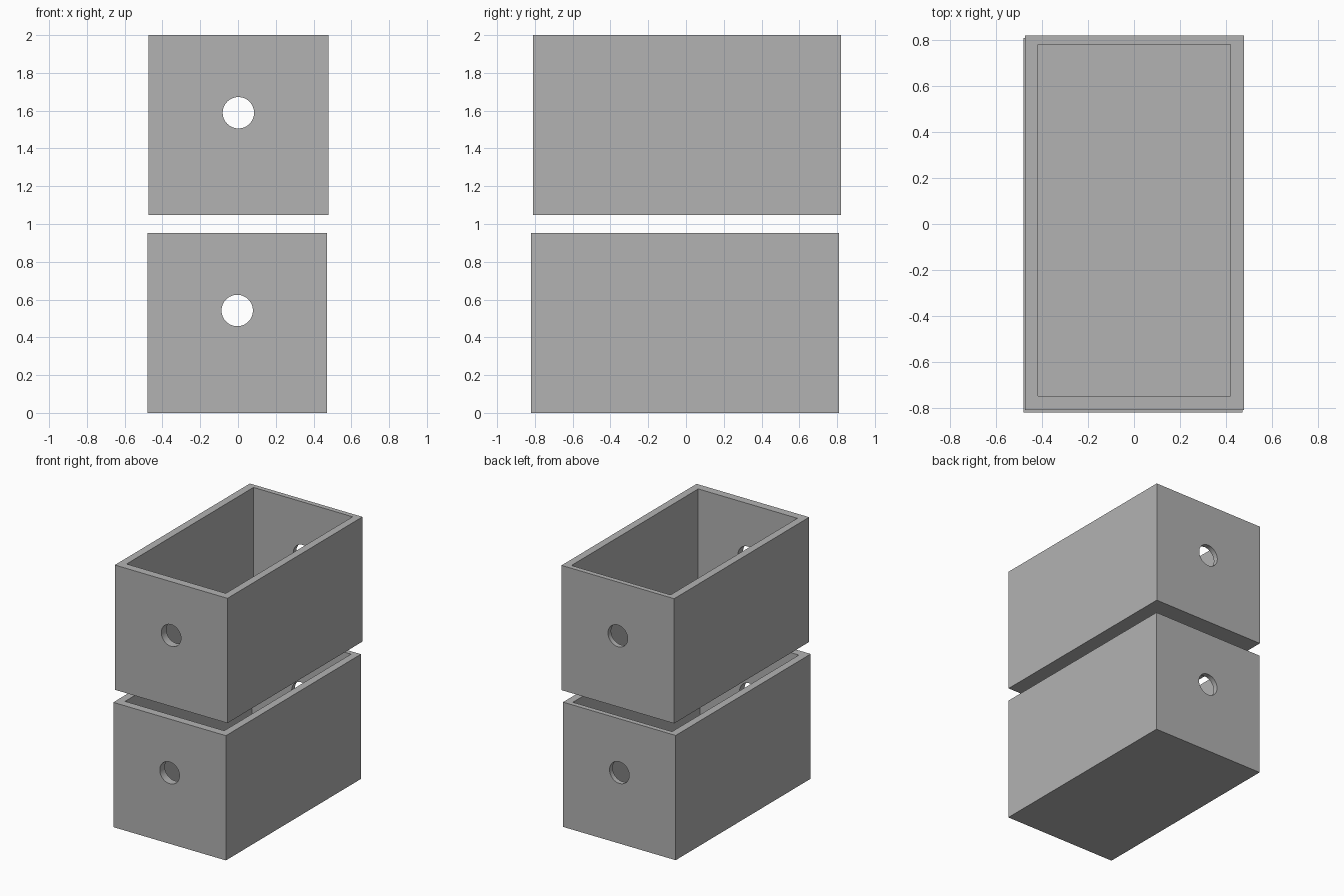
import bpy
import math

cube = bpy.data.objects.get("Cube")
if cube:
    bpy.data.objects.remove(cube, do_unlink=True)

# Outer size of one box, wall thicknesses and hole
WIDTH, LENGTH, HEIGHT = 0.952, 1.63, 0.953
SIDE, FRONT, BACK, FLOOR = 0.057, 0.061, 0.038, 0.06
HOLE_Z, HOLE_RADIUS = 0.542, 0.083

grey = bpy.data.materials.new("plain grey")
grey.use_nodes = True
colour = (0.448, 0.448, 0.448, 1)
grey.diffuse_color = colour
grey.node_tree.nodes["Principled BSDF"].inputs["Base Color"].default_value = colour


def block(name, low, high):
    """Box between two opposite corners."""
    centre = [(a + b) / 2 for a, b in zip(low, high)]
    bpy.ops.mesh.primitive_cube_add(size=1, location=centre)
    obj = bpy.context.object
    obj.name = name
    obj.scale = [b - a for a, b in zip(low, high)]
    bpy.ops.object.transform_apply(location=False, rotation=False, scale=True)
    return obj


def cut(target, cutter):
    """Subtract the cutter and remove it."""
    cutter.hide_render = True
    mod = target.modifiers.new("cut", 'BOOLEAN')
    mod.operation = 'DIFFERENCE'
    mod.solver = 'EXACT'
    mod.object = cutter
    bpy.context.view_layer.objects.active = target
    bpy.ops.object.modifier_apply(modifier=mod.name)
    bpy.data.objects.remove(cutter, do_unlink=True)


def open_box(name, x, y, z):
    """Open-topped box with a round hole through both end walls."""
    left, right = x - WIDTH / 2, x + WIDTH / 2
    front, back = y - LENGTH / 2, y + LENGTH / 2
    box = block(name, (left, front, z), (right, back, z + HEIGHT))
    # Cavity
    cut(box, block("cavity_cutter", (left + SIDE, front + FRONT, z + FLOOR),
                   (right - SIDE, back - BACK, z + HEIGHT + 0.1)))
    # Round holes
    bpy.ops.mesh.primitive_cylinder_add(
        vertices=64, radius=HOLE_RADIUS, depth=LENGTH + 0.2,
        location=(x, y, z + HOLE_Z), rotation=(math.pi / 2, 0, 0))
    cut(box, bpy.context.object)
    box.data.materials.clear()
    box.data.materials.append(grey)
    bpy.ops.object.select_all(action='DESELECT')
    box.select_set(True)
    bpy.context.view_layer.objects.active = box
    bpy.ops.object.shade_smooth_by_angle(angle=math.radians(30))


# Two stacked boxes with a small gap and a slight sideways offset
open_box("lower_box", -0.004, -0.005, 0)
open_box("upper_box", 0.002, 0.005, 2 - HEIGHT)
